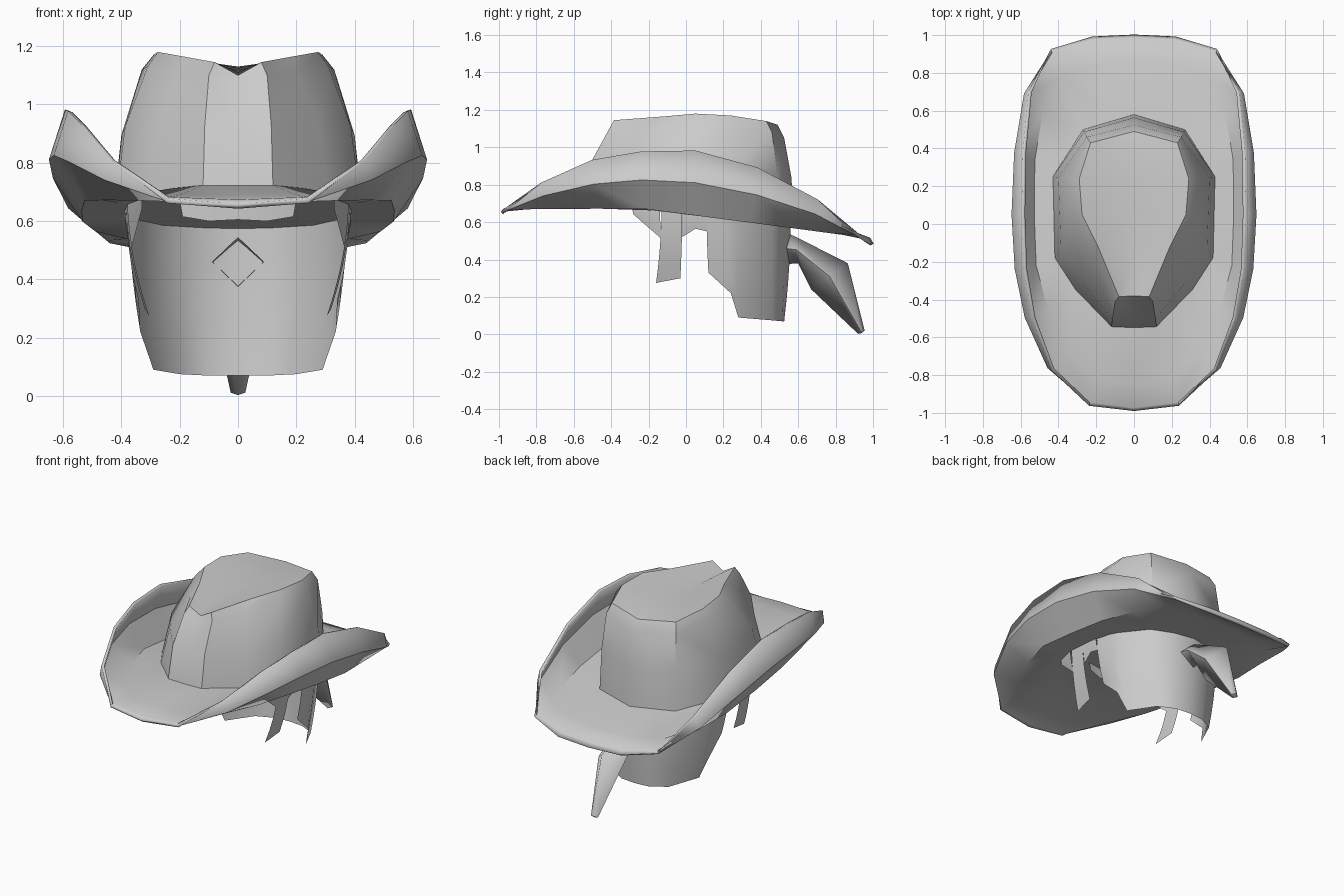
import bpy
import bmesh
import math
from mathutils import Vector

cube = bpy.data.objects.get("Cube")
if cube:
    bpy.data.objects.remove(cube)

grey = bpy.data.materials.new("light_grey")
grey.use_nodes = True
COLOUR = (0.6, 0.6, 0.6, 1)
grey.diffuse_color = COLOUR
grey.node_tree.nodes["Principled BSDF"].inputs["Base Color"].default_value = COLOUR


def loft(name, groups, angle=45, thickness=0):
    """Skin each group of equal-length rows on the left half, then mirror it."""
    bm = bmesh.new()
    for rows in groups:
        grid = [[bm.verts.new(p) for p in row] for row in rows]
        for low, high in zip(grid, grid[1:]):
            for i in range(len(low) - 1):
                bm.faces.new((low[i], low[i + 1], high[i + 1], high[i]))
    bmesh.ops.remove_doubles(bm, verts=bm.verts[:], dist=0.002)
    mesh = bpy.data.meshes.new(name)
    bm.to_mesh(mesh)
    bm.free()
    mesh.materials.append(grey)
    obj = bpy.data.objects.new(name, mesh)
    bpy.context.collection.objects.link(obj)
    mirror = obj.modifiers.new("mirror", 'MIRROR')
    mirror.use_clip = True
    if thickness:
        solid = obj.modifiers.new("thickness", 'SOLIDIFY')
        solid.thickness = thickness
        solid.offset = 0
    bpy.ops.object.select_all(action='DESELECT')
    obj.select_set(True)
    bpy.context.view_layer.objects.active = obj
    bpy.ops.object.shade_smooth_by_angle(angle=math.radians(angle))
    return obj


def seat_z(y):
    """Height of the tilted plane where the crown meets the brim."""
    return 0.65 - 0.12 * y


def blend(a, b, plan, height):
    """Point between a and b, with separate plan and height fractions."""
    p = a.lerp(b, plan)
    p.z = a.z + (b.z - a.z) * height
    return p


# Crown: base outline, shoulder, top rim and the creased centre line
base = [Vector((x, y, seat_z(y))) for x, y in (
    (0, -.55), (.12, -.545), (.31, -.35), (.42, -.18), (.43, .25), (.27, .5), (0, .58))]
shoulder = [Vector(p) for p in (
    (0, -.4, 1.07), (.1, -.41, 1.1), (.2, -.2, 1.11), (.31, 0, 1.13),
    (.33, .24, 1.12), (.25, .46, 1.08), (0, .525, 1.05))]
rim = [Vector(p) for p in (
    (0, -.38, 1.1), (.08, -.385, 1.145), (.19, -.12, 1.165), (.275, .05, 1.18),
    (.29, .24, 1.17), (.23, .43, 1.14), (0, .49, 1.12))]
crease = [Vector((0, max(p.y, -.38), min(1.13, 1.115 + p.y * .04))) for p in rim]
crease[0], crease[-1] = rim[0], rim[-1]
middle = [blend(a, b, .3, .55) for a, b in zip(base, shoulder)]
loft("hat_crown", [[base, middle, shoulder, rim, crease]])

# Brim: curled outer edge blended into the crown seat, closed underneath
edge = [Vector(p) for p in (
    (0, -.985, .65), (.24, -.96, .67), (.43, -.77, .81), (.53, -.5, .93),
    (.575, -.24, .975), (.585, .05, .98), (.58, .38, .89), (.55, .7, .72),
    (.44, .92, .53), (.22, .985, .485), (0, .995, .48))]
inner = [Vector((x, y, seat_z(y))) for x, y in (
    (0, -.54), (.12, -.535), (.22, -.45), (.31, -.34), (.41, -.18), (.42, .05),
    (.42, .25), (.35, .37), (.26, .49), (.14, .53), (0, .57))]
trough, bulge = [], []
for a, b in zip(inner, edge):
    p = a.lerp(b, .68)
    p.z = min(.68, .65 - .13 * p.y)
    trough.append(p)
    curl = max(0, b.z - p.z) / .34
    bulge.append(Vector((b.x + .055 * curl, b.y * .985, (b.z + p.z) / 2)))
lining = [Vector((0, p.y, p.z)) for p in inner]
loft("hat_brim", [[edge, bulge, trough, inner, lining]], 50, .018)

# Hair sheet: columns of top x, top y, bottom x, bottom y, bottom height
locks = [
    [(.33, -.29, .33, -.28, .64), (.38, -.14, .365, -.13, .51)],
    [(.38, -.13, .305, -.16, .275), (.385, -.02, .32, -.03, .3)],
    [(.385, -.02, .37, -.02, .52), (.39, .05, .38, .05, .565), (.39, .11, .38, .115, .55)],
    [(.385, .11, .34, .12, .33), (.375, .22, .335, .24, .22), (.36, .27, .29, .28, .09),
     (.26, .46, .2, .46, .075), (.13, .53, .1, .515, .07), (0, .56, 0, .525, .07)],
]
STEPS = 5


def hair_row(columns, k):
    t = 1 - k / STEPS
    row = []
    for tx, ty, bx, by, bz in columns:
        s = t ** 1.8
        top = seat_z(ty) + .01
        row.append((tx + (bx - tx) * s, ty + (by - ty) * s, top + (bz - top) * t))
    return row


loft("hair", [[hair_row(c, k) for k in range(STEPS + 1)] for c in locks])

# Small fringe under the front of the hat
loft("fringe", [[[(0, -.2, .605), (.1, -.2, .6), (.19, -.18, .615)],
                 [(0, -.2, .67), (.1, -.2, .67), (.2, -.18, .67)]]])

# Ponytail: diamond sections of top, side and bottom points
tail = []
for ty, tz, width, by, bz in (
        (.53, .545, .088, .53, .375), (.58, .525, .075, .6, .38),
        (.865, .38, .09, .67, .24), (.955, .02, .025, .92, .003)):
    tail.append([(0, ty, tz), (width, (ty + by) / 2, (tz + bz) / 2), (0, by, bz)])
tip = [(0, .935, .005)] * 3
loft("ponytail", [tail + [tip]], 60)
